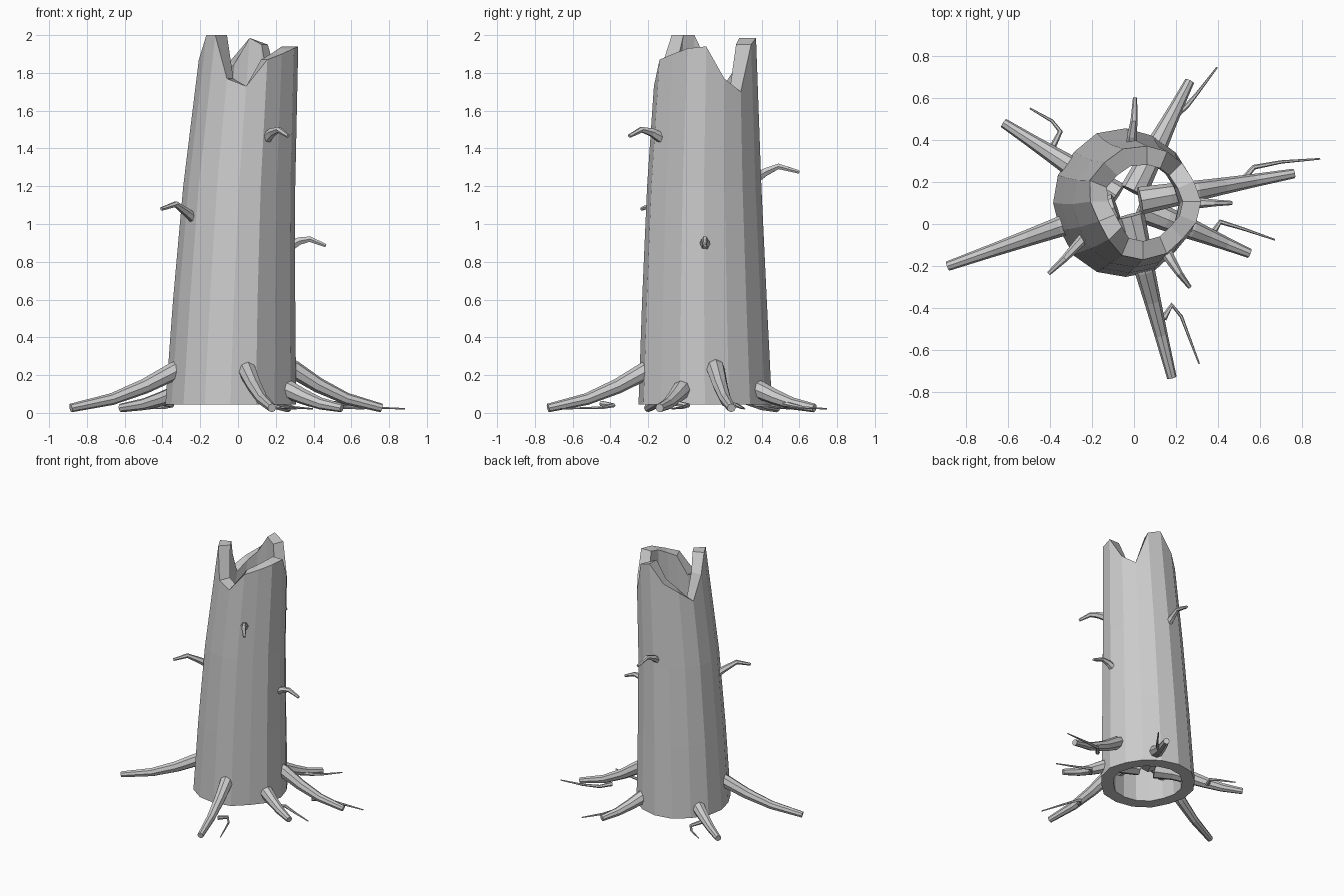
import bpy, bmesh, math
from mathutils import Vector

if "Cube" in bpy.data.objects:
    bpy.data.objects.remove(bpy.data.objects["Cube"])

SIDES = 16
# Broken rim height and bark bulge, one value per side (counter-clockwise from +x)
RIM = [1.94, 1.77, 1.70, 1.95, 1.985, 1.85, 1.78, 1.70,
       1.87, 2.0, 2.0, 1.77, 1.73, 1.87, 1.90, 1.93]
BULGE = [1.0, 0.96, 0.97, 0.99, 1.02, 1.03, 0.99, 1.0,
         0.99, 0.97, 1.01, 1.02, 1.01, 1.01, 0.95, 0.99]
# Trunk sections: height, centre x, centre y, outer radius, inner radius
SECTIONS = [(0.045, -0.04, 0.10, 0.348, 0.255),
            (0.60, -0.022, 0.096, 0.325, 0.235),
            (1.20, 0.005, 0.095, 0.298, 0.21),
            (2.0, 0.063, 0.108, 0.257, 0.17)]


def make_object(name, bm):
    bmesh.ops.recalc_face_normals(bm, faces=bm.faces)
    mesh = bpy.data.meshes.new(name)
    bm.to_mesh(mesh)
    bm.free()
    ob = bpy.data.objects.new(name, mesh)
    bpy.context.collection.objects.link(ob)
    return ob


def bridge(bm, a, b):
    n = len(a)
    for i in range(n):
        bm.faces.new((a[i], a[(i + 1) % n], b[(i + 1) % n], b[i]))


def section_at(z):
    for lo, hi in zip(SECTIONS, SECTIONS[1:]):
        if z <= hi[0]:
            t = (z - lo[0]) / (hi[0] - lo[0])
            return [a + (b - a) * t for a, b in zip(lo, hi)]
    return SECTIONS[-1]


def trunk_ring(bm, z, col):
    """Ring of the trunk; z None follows the broken rim."""
    ring = []
    for i in range(SIDES):
        a = math.tau * i / SIDES
        h, cx, cy, *radii = section_at(RIM[i] if z is None else z)
        r = radii[col] * BULGE[i]
        ring.append(bm.verts.new((cx + r * math.cos(a), cy + r * math.sin(a), h)))
    return ring


def tube(name, points, r0, r1, sides=8):
    """Tapered, capped tube along a path."""
    pts = [Vector(p) for p in points]
    bm = bmesh.new()
    rings = []
    for i, p in enumerate(pts):
        d = (pts[min(i + 1, len(pts) - 1)] - pts[max(i - 1, 0)]).normalized()
        u = d.cross(Vector((0, 0, 1))).normalized()
        v = u.cross(d)
        r = r0 + (r1 - r0) * i / (len(pts) - 1)
        rings.append([bm.verts.new(p + r * (math.cos(math.tau * k / sides) * u
                                            + math.sin(math.tau * k / sides) * v))
                      for k in range(sides)])
    for a, b in zip(rings, rings[1:]):
        bridge(bm, a, b)
    bm.faces.new(rings[0])
    bm.faces.new(rings[-1])
    return make_object(name, bm)


# Hollow trunk: up the outside, over the jagged rim, down the inside, closed below
bm = bmesh.new()
heights = [0.045, 0.60, 1.20, None]
loops = [trunk_ring(bm, z, 0) for z in heights]
loops += [trunk_ring(bm, z, 1) for z in reversed(heights)]
for a, b in zip(loops, loops[1:] + loops[:1]):
    bridge(bm, a, b)
make_object("trunk", bm)

# Roots: tip x, tip y, height where the root leaves the trunk
ROOTS = [(0.76, 0.24, 0.23), (0.55, -0.14, 0.12), (0.18, -0.73, 0.22),
         (-0.885, -0.20, 0.22), (-0.62, 0.48, 0.11), (0.265, 0.68, 0.12)]
core = Vector((-0.03, 0.10))
for n, (x, y, h) in enumerate(ROOTS):
    tip = Vector((x, y))
    d = (tip - core).normalized()
    length = (tip - core).length
    wall = 0.33
    path = []
    for dist, z in ((0.06, h + 0.05), (0.2, h + 0.035), (wall, h),
                    (wall + 0.28 * (length - wall), 0.025 + 0.58 * (h - 0.02)),
                    (wall + 0.6 * (length - wall), 0.02 + 0.24 * h),
                    (length, 0.026)):
        p = core + d * dist
        path.append((p.x, p.y, z))
    tube(f"root_{n + 1}", path, 0.066, 0.023)

# Thin rootlets forking off the roots
ROOTLETS = [((0.51, 0.20), (0.57, 0.27), (0.70, 0.295), (0.885, 0.31)),
            ((0.37, -0.05), (0.41, 0.01), (0.51, -0.02), (0.67, -0.075)),
            ((0.14, -0.45), (0.18, -0.385), (0.225, -0.44), (0.31, -0.665)),
            ((-0.39, 0.36), (-0.35, 0.44), (-0.39, 0.49), (-0.495, 0.55)),
            ((0.20, 0.52), (0.25, 0.56), (0.30, 0.62), (0.395, 0.745))]
for n, pts in enumerate(ROOTLETS):
    tube(f"rootlet_{n + 1}",
         [(x, y, z) for (x, y), z in zip(pts, (0.05, 0.04, 0.028, 0.022))],
         0.016, 0.004, 6)

# Broken twigs on the trunk
TWIGS = [((-0.22, -0.05, 1.02), (-0.27, -0.10, 1.06), (-0.33, -0.165, 1.105), (-0.405, -0.235, 1.08)),
         ((0.15, -0.13, 1.455), (0.18, -0.18, 1.485), (0.215, -0.235, 1.50), (0.265, -0.30, 1.465)),
         ((0.27, 0.10, 0.88), (0.325, 0.10, 0.91), (0.38, 0.10, 0.92), (0.465, 0.10, 0.885)),
         ((-0.01, 0.34, 1.22), (-0.01, 0.42, 1.275), (0.0, 0.49, 1.305), (0.005, 0.60, 1.275))]
for n, pts in enumerate(TWIGS):
    tube(f"twig_{n + 1}", pts, 0.03, 0.01, 6)
